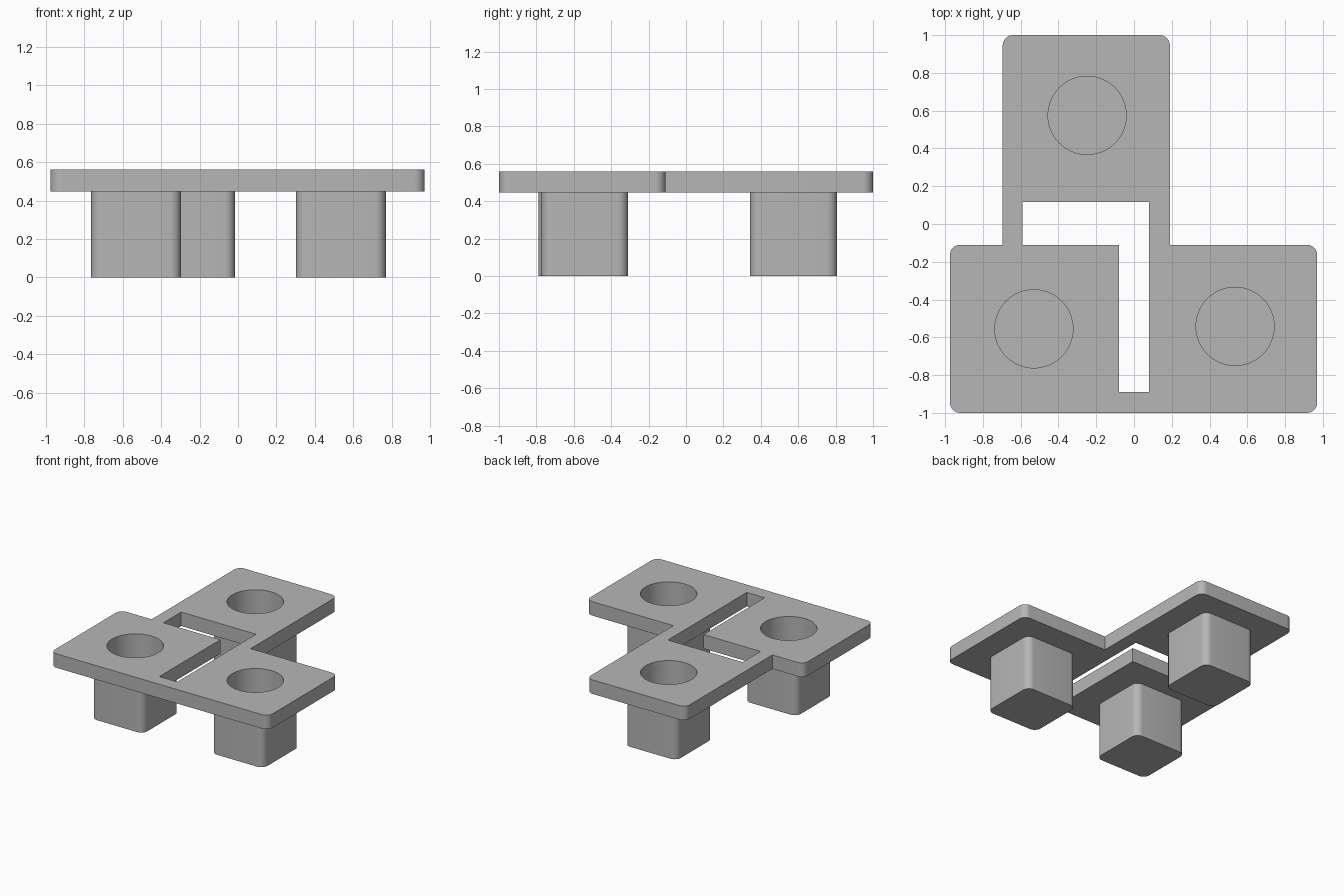
import bpy, bmesh, math
from mathutils import Vector

cube = bpy.data.objects.get("Cube")
if cube:
    bpy.data.objects.remove(cube)

GREY = (0.47, 0.47, 0.47, 1)
grey = bpy.data.materials.new("plain grey")
grey.use_nodes = True
grey.diffuse_color = GREY
grey.node_tree.nodes["Principled BSDF"].inputs["Base Color"].default_value = GREY

PLATE_BOTTOM, PLATE_TOP = 0.447, 0.56
POCKET_FLOOR, POCKET_RADIUS = 0.05, 0.207
POST_HALF, POST_ROUND = 0.233, 0.055
ROUND = 0.055


def outline(corners):
    """Right-angled outline; each corner is (x, y, rounding radius)."""
    points = []
    for i, (x, y, r) in enumerate(corners):
        p = Vector((x, y))
        if r == 0:
            points.append(p)
            continue
        before = (Vector(corners[i - 1][:2]) - p).normalized()
        after = (Vector(corners[(i + 1) % len(corners)][:2]) - p).normalized()
        centre = p + r * (before + after)
        for k in range(9):
            a = math.pi / 2 * k / 8
            points.append(centre - r * (after * math.cos(a) + before * math.sin(a)))
    return points


def circle(cx, cy, r, n=64):
    return [Vector((cx + r * math.cos(2 * math.pi * k / n),
                    cy + r * math.sin(2 * math.pi * k / n))) for k in range(n)]


def prism(name, points, z0, z1):
    bm = bmesh.new()
    face = bm.faces.new([bm.verts.new((p.x, p.y, z0)) for p in points])
    ext = bmesh.ops.extrude_face_region(bm, geom=[face])
    top = [v for v in ext["geom"] if isinstance(v, bmesh.types.BMVert)]
    bmesh.ops.translate(bm, verts=top, vec=(0, 0, z1 - z0))
    # extrusion removes nothing here when the base is kept, so make sure it is closed
    bmesh.ops.holes_fill(bm, edges=[e for e in bm.edges if e.is_boundary])
    bmesh.ops.recalc_face_normals(bm, faces=bm.faces)
    mesh = bpy.data.meshes.new(name)
    bm.to_mesh(mesh)
    bm.free()
    mesh.materials.append(grey)
    obj = bpy.data.objects.new(name, mesh)
    bpy.context.collection.objects.link(obj)
    return obj


def activate(obj):
    bpy.ops.object.select_all(action="DESELECT")
    obj.select_set(True)
    bpy.context.view_layer.objects.active = obj


def cut(obj, cutter):
    """Subtract the cutter, then discard it."""
    cutter.hide_render = True
    mod = obj.modifiers.new("cut", "BOOLEAN")
    mod.operation, mod.solver, mod.object = "DIFFERENCE", "EXACT", cutter
    activate(obj)
    bpy.ops.object.modifier_apply(modifier=mod.name)
    bpy.data.objects.remove(cutter)


def finish(obj):
    activate(obj)
    bpy.ops.object.shade_smooth_by_angle(angle=math.radians(30))


# Flat plate: wide front section with a narrower tab at the back
plate = prism("plate", outline([
    (-0.975, -1, ROUND), (0.97, -1, ROUND), (0.97, -0.11, ROUND),
    (0.19, -0.11, 0), (0.19, 1, ROUND), (-0.695, 1, ROUND),
    (-0.695, -0.11, 0), (-0.975, -0.11, ROUND)]), PLATE_BOTTOM, PLATE_TOP)

# L-shaped slot through the plate
cut(plate, prism("slot_cutter", outline([
    (-0.08, -0.89, 0), (0.08, -0.89, 0), (0.08, 0.117, 0),
    (-0.59, 0.117, 0), (-0.59, -0.11, 0), (-0.08, -0.11, 0)]), 0.3, 0.7))

# Square posts, each with a round pocket opening through the plate
sockets = {"right_post": (-0.53, -0.555), "left_post": (0.535, -0.542),
           "back_post": (-0.248, 0.575)}
for name, (x, y) in sockets.items():
    cut(plate, prism("hole_cutter", circle(x, y, POCKET_RADIUS), 0.3, 0.7))
    h = POST_HALF
    post = prism(name, outline([
        (x - h, y - h, POST_ROUND), (x + h, y - h, POST_ROUND),
        (x + h, y + h, POST_ROUND), (x - h, y + h, POST_ROUND)]), 0, PLATE_BOTTOM)
    cut(post, prism("pocket_cutter", circle(x, y, POCKET_RADIUS), POCKET_FLOOR, 0.7))
    finish(post)
finish(plate)
